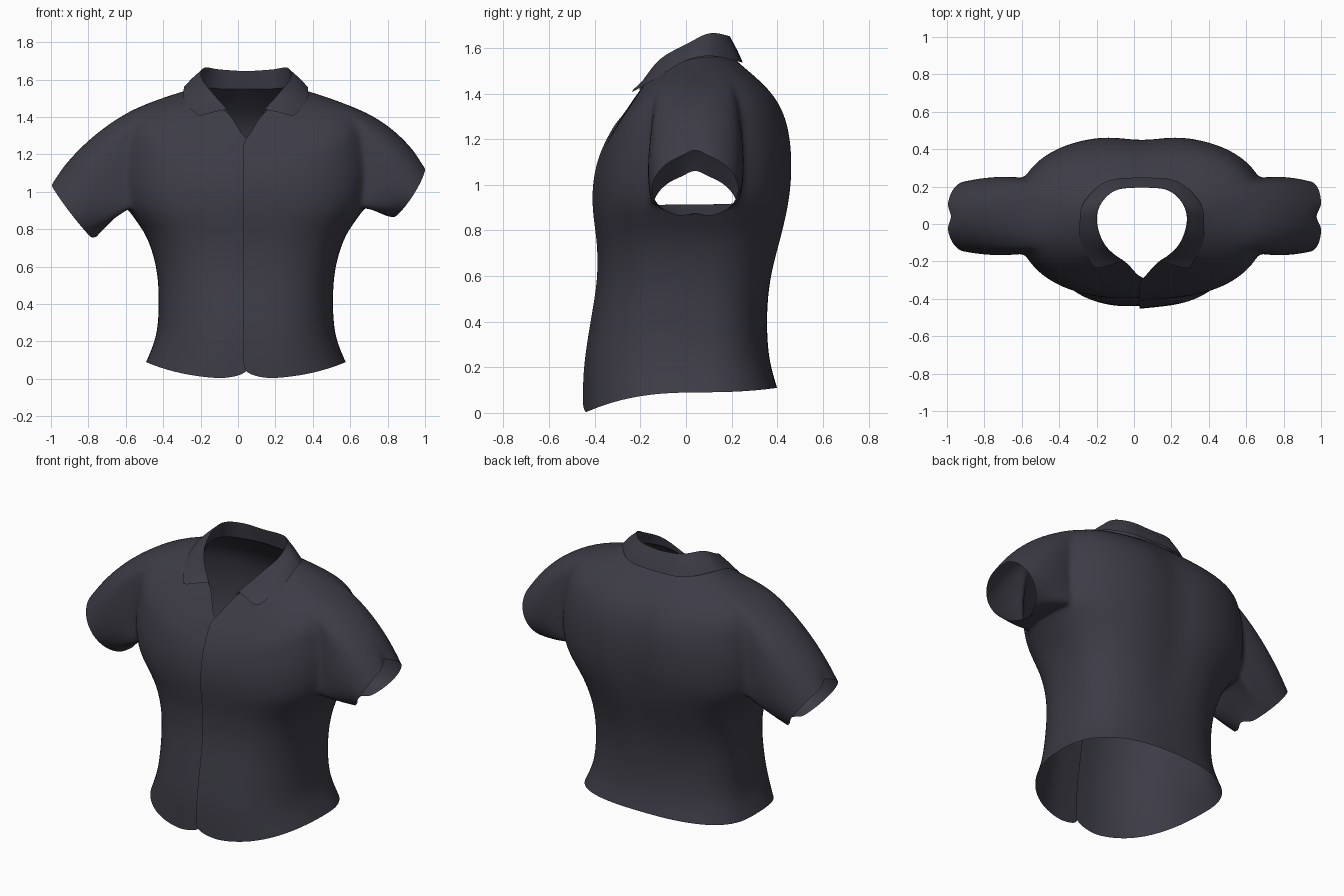
import bpy, bmesh, math
from mathutils import Vector as V

if "Cube" in bpy.data.objects:
    bpy.data.objects.remove(bpy.data.objects["Cube"])

CX = 0.042          # the garment leans slightly off centre
N = 48              # columns around the body

fabric = bpy.data.materials.new("dark slate fabric")
fabric.diffuse_color = (0.046, 0.045, 0.062, 1)
fabric.use_nodes = True
fabric.node_tree.nodes["Principled BSDF"].inputs["Base Color"].default_value = fabric.diffuse_color


def spline(pts, t):
    """Catmull-Rom through pts, t from 0 to 1."""
    n = len(pts) - 1
    f = min(max(t, 0), 1) * n
    i = min(int(f), n - 1)
    u = f - i
    b, c = pts[i], pts[i + 1]
    a = pts[i - 1] if i > 0 else b * 2 - c
    d = pts[i + 2] if i + 2 <= n else c * 2 - b
    return 0.5 * (2 * b + (c - a) * u + (2 * a - 5 * b + 4 * c - d) * u * u
                  + (3 * b - a - 3 * c + d) * u ** 3)


def finish(bm, name, levels):
    bmesh.ops.recalc_face_normals(bm, faces=bm.faces)
    me = bpy.data.meshes.new(name)
    bm.to_mesh(me)
    bm.free()
    ob = bpy.data.objects.new(name, me)
    bpy.context.collection.objects.link(ob)
    me.materials.append(fabric)
    for p in me.polygons:
        p.use_smooth = True
    m = ob.modifiers.new("smooth", 'SUBSURF')
    m.levels = m.render_levels = levels
    return ob


# ---- body rows: front z, side z, back z, half width, front y, back y, spine dip
ROWS = [
    (0.00, 0.09, 0.11, 0.535, -0.445, 0.40, 0.00),
    (0.20, 0.23, 0.24, 0.480, -0.440, 0.365, 0.00),
    (0.40, 0.41, 0.42, 0.466, -0.410, 0.355, 0.00),
    (0.58, 0.60, 0.60, 0.480, -0.382, 0.38, 0.01),
    (0.74, 0.78, 0.78, 0.540, -0.382, 0.43, 0.02),
    (0.88, 0.92, 0.94, 0.640, -0.400, 0.465, 0.03),
    (1.00, 1.08, 1.10, 0.670, -0.400, 0.475, 0.03),
    (1.11, 1.28, 1.27, 0.655, -0.378, 0.455, 0.03),
    (1.20, 1.45, 1.41, 0.585, -0.340, 0.38, 0.02),
]
# half neckline, from the front V to the centre back
NECK = [V(p) for p in ((0, -0.30, 1.27), (0.085, -0.205, 1.41), (0.19, -0.13, 1.49),
                       (0.265, 0.02, 1.55), (0.24, 0.13, 1.56), (0.13, 0.20, 1.55),
                       (0, 0.215, 1.55))]


def spow(v, p):
    return math.copysign(abs(v) ** p, v)


def row_point(row, th):
    zf, zs, zb, w, yf, yb, dip = row
    s, c = math.sin(th), math.cos(th)
    x = w * spow(s, 0.8)
    ys = 0.05
    y = ys + (yf - ys if c > 0 else yb - ys) * abs(c) ** 0.8
    if c < 0:
        y -= dip * math.exp(-(x / 0.12) ** 2)
    z = zs + ((zf if c > 0 else zb) - zs) * c * c
    return V((x, y, z))


def column(j):
    th = 2 * math.pi * j / N
    pts = [row_point(r, th) for r in ROWS]
    half = j if j <= N // 2 else N - j
    n = spline(NECK, half / (N / 2))
    pts.append(V((n.x if j <= N // 2 else -n.x, n.y, n.z)))
    return pts


bm = bmesh.new()
K = 2 * len(ROWS)            # two spans between key rows
grid = []
for j in range(N + 1):
    keys = column(j)
    col = []
    for k in range(K + 1):
        p = spline(keys, k / K)
        if j == 0:           # overlapping front edges of the placket
            p += V((-0.012, -0.008, 0.03 if k == 0 else 0))
        if j == N:
            p += V((0.018, 0.008, 0.03 if k == 0 else 0))
        col.append(bm.verts.new(p + V((CX, 0, 0))))
    grid.append(col)

LO, HI, A, B = 10, 16, 9, 15   # armhole rows and columns
for j in range(N):
    for k in range(K):
        jj = j if j < N // 2 else N - 1 - j
        if A <= jj < B and LO <= k < HI:
            continue
        bm.faces.new((grid[j][k], grid[j + 1][k], grid[j + 1][k + 1], grid[j][k + 1]))

# ---- sleeves grow out of the armholes
loop = ([(c, LO) for c in (12, 11, 10, 9)] + [(A, r) for r in range(LO + 1, HI + 1)]
        + [(c, HI) for c in range(A + 1, B + 1)]
        + [(B, r) for r in range(HI - 1, LO - 1, -1)] + [(14, LO), (13, LO)])


def sleeve(side, centre, h, bulge):
    M, steps = len(loop), 7
    up = h.normalized()
    out = V((side * abs(h.z), 0, -abs(h.x))).normalized()
    ring = [grid[c if side > 0 else N - c][r] for c, r in loop]
    start = [v.co.copy() for v in ring]
    for s in range(1, steps + 1):
        t = s / steps
        new = []
        for i in range(M):
            a = 2 * math.pi * i / M
            q = centre - h * math.cos(a) + V((0, -0.19 * math.sin(a), 0))
            q += out * bulge * abs(math.sin(a))
            if s == steps and i in (0, M // 2):      # notch at the seams
                q -= out * 0.04
            p = start[i].lerp(q, t)
            p += up * 0.16 * t * (1 - t) * max(0, -math.cos(a))
            p += V((0, -0.06 * t * (1 - t) * math.sin(a), 0))
            new.append(bm.verts.new(p))
        for i in range(M):
            n = (i + 1) % M
            bm.faces.new((ring[i], ring[n], new[n], new[i]))
        ring = new


sleeve(-1, V((-0.885, 0.04, 0.897)), V((-0.115, 0, 0.15)), 0.015)
sleeve(1, V((0.907, 0.04, 1.0)), V((0.09, 0, 0.14)), 0.035)
finish(bm, "shirt_body", 2)

# ---- folded collar: half curves from centre back to front
STAND = [p.copy() for p in reversed(NECK[1:])]
FOLD = [V(p) for p in ((0, 0.195, 1.645), (0.14, 0.18, 1.655), (0.222, 0.10, 1.665),
                       (0.238, 0.0, 1.615), (0.195, -0.115, 1.55), (0.10, -0.20, 1.44))]
FALL = [V(p) for p in ((0, 0.25, 1.535), (0.19, 0.23, 1.54), (0.315, 0.11, 1.565),
                       (0.332, 0.0, 1.545), (0.325, -0.11, 1.48), (0.25, -0.245, 1.40))]


def collar_rows(t):
    a, b, c = (spline(p, t) for p in (STAND, FOLD, FALL))
    return [a, a.lerp(b, 0.5), a.lerp(b, 0.92), b + V((0, 0, 0.004)),
            b.lerp(c, 0.12), b.lerp(c, 0.55) + V((0, 0, 0.008)), c]


bm = bmesh.new()
H = 18
cols = []
for j in range(-H, H + 1):
    cols.append([bm.verts.new((CX + math.copysign(p.x, j), p.y, p.z))
                 for p in collar_rows(abs(j) / H)])
for a, b in zip(cols, cols[1:]):
    for k in range(len(a) - 1):
        bm.faces.new((a[k], b[k], b[k + 1], a[k + 1]))
finish(bm, "collar", 2)
